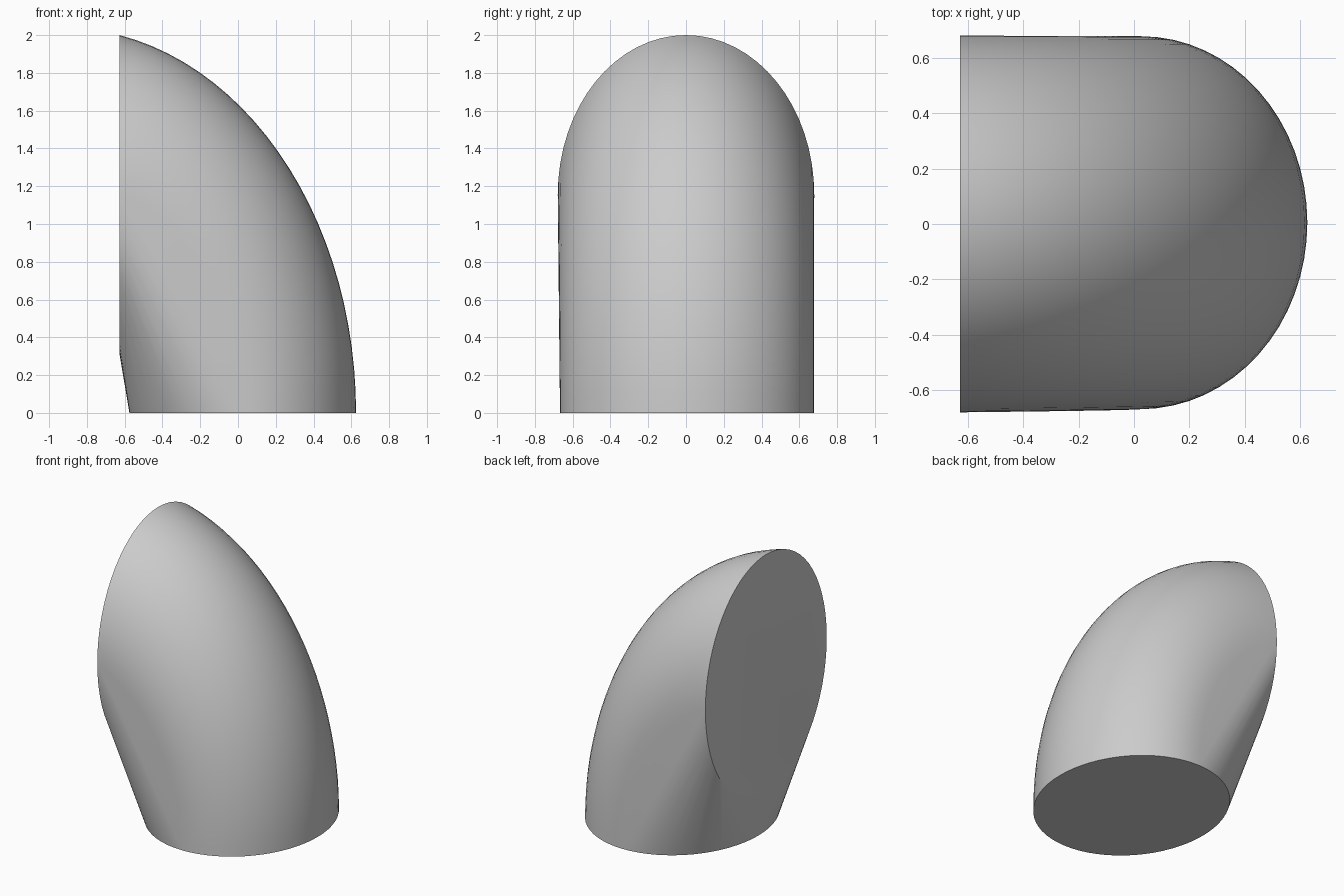
import bpy, bmesh, math
from mathutils import Vector

if "Cube" in bpy.data.objects:
    bpy.data.objects.remove(bpy.data.objects["Cube"])

SECTIONS, SIDES = 24, 64
CUT_X = -0.627                      # plane of the vertical end face
CX, A = -0.93, 1.555                # outer bend: quarter-ellipse centre and x radius
B = 2.0 / math.sqrt(1 - ((CUT_X - CX) / A) ** 2)
END = math.acos((CUT_X - CX) / A)
INNER_LOW, INNER_HIGH = Vector((-0.575, 0, 0)), Vector((CUT_X, 0, 0.31))

bm = bmesh.new()

# Elliptical cross-sections fanning from the base to the vertical end face
for i in range(SECTIONS + 1):
    t = i / SECTIONS
    outer = Vector((CX + A * math.cos(END * t), 0, B * math.sin(END * t)))
    inner = INNER_LOW.lerp(INNER_HIGH, t)
    centre, half = (outer + inner) / 2, (outer - inner) / 2
    centre.y = 0.005 * (1 - t)
    width = 0.672 + 0.007 * t
    for k in range(SIDES):
        a = math.tau * k / SIDES
        bm.verts.new(centre + half * math.cos(a) + Vector((0, width * math.sin(a), 0)))

# Wrap the sections in one taut skin
hull = bmesh.ops.convex_hull(bm, input=bm.verts[:])
loose = [v for v in bm.verts if not v.link_faces]
bmesh.ops.delete(bm, geom=loose, context='VERTS')

# Merge the two flat end caps
bmesh.ops.dissolve_limit(bm, angle_limit=math.radians(0.05),
                         verts=bm.verts[:], edges=bm.edges[:])
bmesh.ops.recalc_face_normals(bm, faces=bm.faces[:])

mesh = bpy.data.meshes.new("elbow_body")
bm.to_mesh(mesh)
bm.free()
body = bpy.data.objects.new("elbow_body", mesh)
bpy.context.collection.objects.link(body)

# Smooth sides, crisp rims
bpy.context.view_layer.objects.active = body
body.select_set(True)
bpy.ops.object.shade_smooth_by_angle(angle=math.radians(30))
